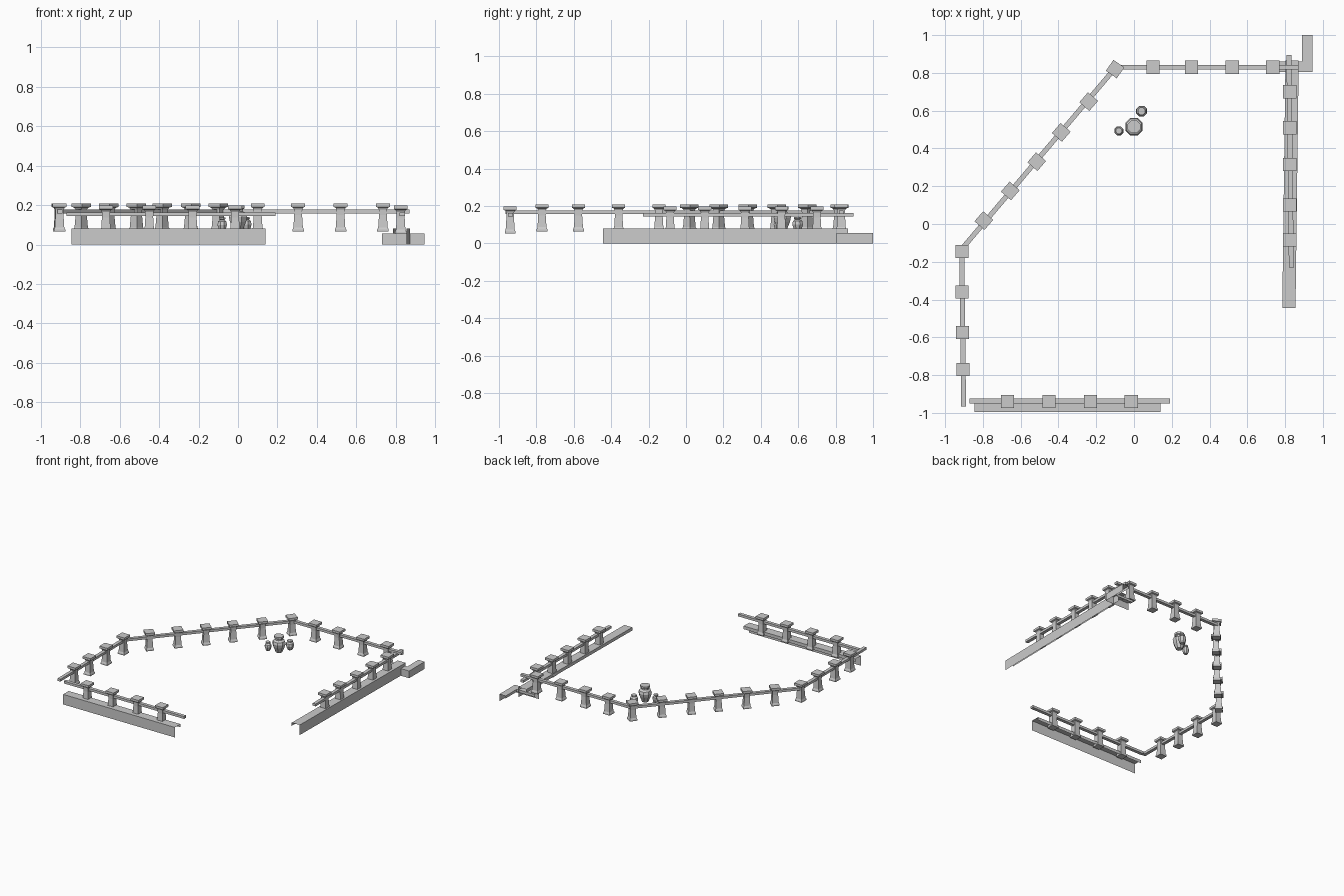
import bpy, bmesh, math
from mathutils import Vector, Matrix

if "Cube" in bpy.data.objects:
    bpy.data.objects.remove(bpy.data.objects["Cube"])

stone = bpy.data.materials.new("grey stone")
stone.diffuse_color = (0.6, 0.6, 0.6, 1)
stone.use_nodes = True
stone.node_tree.nodes["Principled BSDF"].inputs["Base Color"].default_value = stone.diffuse_color


def finish(name, bm):
    bmesh.ops.recalc_face_normals(bm, faces=bm.faces)
    mesh = bpy.data.meshes.new(name)
    bm.to_mesh(mesh)
    bm.free()
    mesh.materials.append(stone)
    obj = bpy.data.objects.new(name, mesh)
    bpy.context.collection.objects.link(obj)
    return obj


def lathe(name, profile, sides, loc, angle=0.0):
    """Stack of n-sided rings (radius, height), capped at both ends."""
    bm = bmesh.new()
    rings = []
    for r, z in profile:
        rings.append([bm.verts.new((r * math.cos(2 * math.pi * (i + 0.5) / sides),
                                    r * math.sin(2 * math.pi * (i + 0.5) / sides), z))
                      for i in range(sides)])
    for a, b in zip(rings, rings[1:]):
        for i in range(sides):
            j = (i + 1) % sides
            bm.faces.new((a[i], a[j], b[j], b[i]))
    bm.faces.new(rings[0])
    bm.faces.new(rings[-1])
    bm.transform(Matrix.Translation(loc) @ Matrix.Rotation(angle, 4, 'Z'))
    return finish(name, bm)


def post(x, y, z, angle=0.0):
    # square post: flared foot, slim shaft, flared neck, slab cap
    half = [(0.029, 0), (0.029, 0.010), (0.024, 0.022), (0.020, 0.085),
            (0.021, 0.113), (0.026, 0.122), (0.035, 0.126), (0.035, 0.144)]
    lathe("post", [(h * math.sqrt(2), t) for h, t in half], 4, (x, y, z), angle)


def rail(a, b, z):
    # flat handrail from a to b, its underside at z
    a, b = Vector(a), Vector(b)
    d, mid = b - a, (a + b) / 2
    bm = bmesh.new()
    bmesh.ops.create_cube(bm, size=1)
    bm.transform(Matrix.Translation((mid.x, mid.y, z + 0.0095))
                 @ Matrix.Rotation(math.atan2(d.y, d.x), 4, 'Z')
                 @ Matrix.Diagonal((d.length, 0.026, 0.019, 1)))
    finish("rail", bm)


def curb(name, outer, inner, top, lip):
    """Open shell: outer wall, top slab and a short inner lip along a path."""
    bm = bmesh.new()
    cols = []
    for (ox, oy), (ix, iy) in zip(outer, inner):
        cols.append([bm.verts.new(p) for p in ((ox, oy, 0), (ox, oy, top),
                                               (ix, iy, top), (ix, iy, top - lip))])
    for a, b in zip(cols, cols[1:]):
        for i in range(3):
            bm.faces.new((a[i], b[i], b[i + 1], a[i + 1]))
    finish(name, bm)


# back row
for x in (0.10, 0.305, 0.52, 0.735):
    post(x, 0.83, 0.065)
rail((-0.10, 0.83), (0.87, 0.83), 0.158)

# diagonal row, with the corner post at its far end
slant = math.atan2(0.80, 0.695)
for x, y in ((-0.24, 0.648), (-0.385, 0.485), (-0.515, 0.33), (-0.655, 0.175), (-0.795, 0.018)):
    post(x, y, 0.065, slant)
post(-0.10, 0.82, 0.065, math.radians(55))
rail((-0.91, -0.13), (-0.10, 0.825), 0.158)

# left row
for x, y in ((-0.91, -0.145), (-0.91, -0.36), (-0.908, -0.575), (-0.905, -0.77)):
    post(x, y, 0.065)
rail((-0.912, -0.145), (-0.902, -0.965), 0.158)

# front row and its curb
for x in (-0.67, -0.45, -0.23, -0.015):
    post(x, -0.94, 0.053)
rail((-0.87, -0.938), (0.19, -0.938), 0.144)
curb("front_curb", ((-0.845, -0.995), (0.14, -0.995)),
     ((-0.845, -0.925), (0.14, -0.925)), 0.08, 0.025)

# right row and its curb
for y in (0.70, 0.51, 0.315, 0.10, -0.085):
    post(0.825, y, 0.053)
rail((0.833, -0.23), (0.82, 0.895), 0.144)
curb("right_curb", ((0.855, -0.445), (0.872, 0.865)),
     ((0.785, -0.445), (0.802, 0.865)), 0.08, 0.025)

# low corner curb
curb("corner_curb", ((0.73, 0.805), (0.945, 0.805), (0.945, 1.0)),
     ((0.73, 0.86), (0.89, 0.86), (0.89, 1.0)), 0.057, 0.02)

# large urn
lathe("large_urn", [(0.026, 0), (0.030, 0.012), (0.044, 0.045), (0.050, 0.070), (0.044, 0.088),
                    (0.027, 0.098), (0.026, 0.108), (0.037, 0.113), (0.037, 0.128)],
      8, (0, 0.515, 0.070))

# two small jars
jar = [(0.014, 0), (0.020, 0.012), (0.026, 0.032), (0.023, 0.050),
       (0.013, 0.058), (0.018, 0.063), (0.017, 0.070)]
lathe("small_jar", jar, 8, (-0.08, 0.493, 0.067))
lathe("small_jar", [(r * 1.2, z * 1.05) for r, z in jar], 8, (0.04, 0.597, 0.067))
